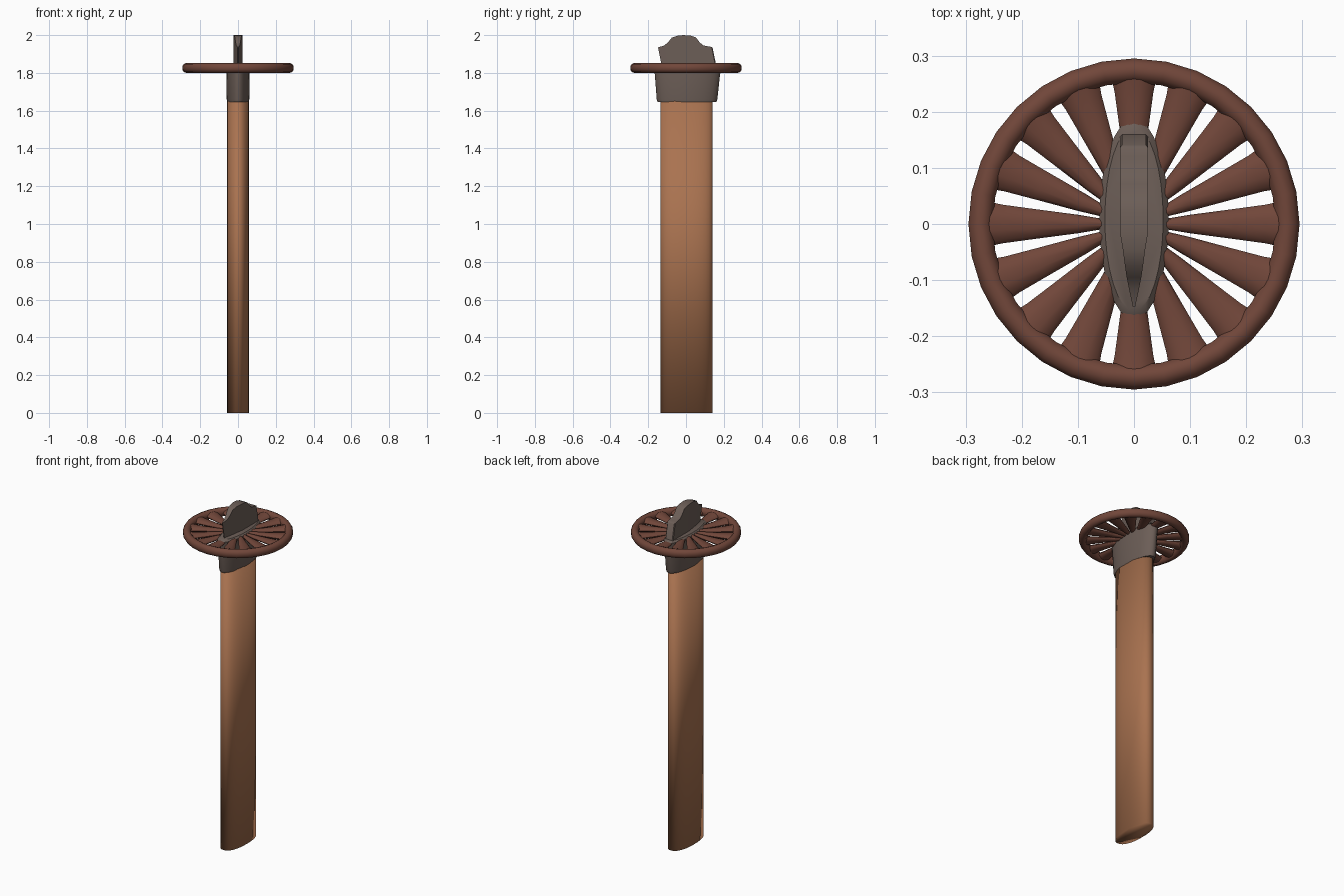
import bpy, bmesh, math
from mathutils import Matrix

if "Cube" in bpy.data.objects:
    bpy.data.objects.remove(bpy.data.objects["Cube"])


def material(name, rgb):
    m = bpy.data.materials.new(name)
    m.diffuse_color = (*rgb, 1)
    m.use_nodes = True
    m.node_tree.nodes["Principled BSDF"].inputs["Base Color"].default_value = m.diffuse_color
    return m


WOOD = material("tan_wood", (0.40, 0.17, 0.08))
RUST = material("rust_brown", (0.165, 0.062, 0.042))
STEEL = material("grey_brown_metal", (0.15, 0.112, 0.095))


def finish(bm, name, mat, angle=None):
    bmesh.ops.recalc_face_normals(bm, faces=bm.faces[:])
    me = bpy.data.meshes.new(name)
    bm.to_mesh(me)
    bm.free()
    ob = bpy.data.objects.new(name, me)
    bpy.context.collection.objects.link(ob)
    me.materials.append(mat)
    for p in me.polygons:
        p.use_smooth = True
    if angle:
        bpy.ops.object.select_all(action='DESELECT')
        ob.select_set(True)
        bpy.context.view_layer.objects.active = ob
        bpy.ops.object.shade_smooth_by_angle(angle=math.radians(angle))
    return ob


def skin(bm, rings, closed=False):
    """Bridge equal-length point loops; cap the ends unless closed."""
    vs = [[bm.verts.new(p) for p in r] for r in rings]
    n = len(vs[0])
    pairs = list(zip(vs, vs[1:])) + ([(vs[-1], vs[0])] if closed else [])
    for a, b in pairs:
        for i in range(n):
            j = (i + 1) % n
            bm.faces.new((a[i], a[j], b[j], b[i]))
    if not closed:
        bm.faces.new(vs[0])
        bm.faces.new(vs[-1])


def oval(rx, y0, y1, z, n=32, power=2.0):
    pts = []
    for i in range(n):
        a = 2 * math.pi * i / n
        c, s = math.cos(a), math.sin(a)
        e = 2 / power
        pts.append((rx * math.copysign(abs(c) ** e, c),
                    (y0 + y1) / 2 + (y1 - y0) / 2 * math.copysign(abs(s) ** e, s), z))
    return pts


# Oval handle, soft normals over the ends
bm = bmesh.new()
skin(bm, [oval(0.057, -0.135, 0.141, z, power=2.3) for z in (0, 1.7)])
finish(bm, "handle", WOOD)

# Flared collar with slightly domed top
bm = bmesh.new()
skin(bm, [oval(0.057, -0.150, 0.160, 1.645), oval(0.060, -0.155, 0.166, 1.66),
          oval(0.062, -0.165, 0.180, 1.79), oval(0.062, -0.170, 0.187, 1.832),
          oval(0.052, -0.155, 0.172, 1.842)])
finish(bm, "collar", STEEL, 40)

# Guard rim: rounded section swept round in 32 steps
bm = bmesh.new()
section = [(0.252, 1.816), (0.262, 1.804), (0.275, 1.800), (0.288, 1.806), (0.295, 1.818),
           (0.295, 1.834), (0.288, 1.846), (0.275, 1.852), (0.262, 1.848), (0.252, 1.836)]
skin(bm, [[(r * math.cos(a), r * math.sin(a), z) for r, z in section]
          for a in (2 * math.pi * k / 32 for k in range(32))], closed=True)
finish(bm, "guard_rim", RUST, 50)

# Sixteen wedge spokes with rounded section, flaring into the rim
bm = bmesh.new()
stations = [(0.03, 0.005, 0.010), (0.10, 0.0165, 0.011), (0.18, 0.027, 0.012),
            (0.235, 0.0345, 0.015), (0.268, 0.042, 0.020)]
for k in range(16):
    first = len(bm.verts)
    skin(bm, [[(r, w * math.cos(t), 1.826 + h * math.sin(t))
               for t in (2 * math.pi * i / 10 for i in range(10))] for r, w, h in stations])
    bm.verts.ensure_lookup_table()
    bmesh.ops.rotate(bm, verts=bm.verts[first:], cent=(0, 0, 0),
                     matrix=Matrix.Rotation(2 * math.pi * k / 16, 3, 'Z'))
finish(bm, "guard_spokes", RUST, 60)

# Broken blade stub: (top y, half width, top z) from cutting edge to spine, leaning forward
bm = bmesh.new()
stub = [(-0.148, 0.002, 1.935), (-0.115, 0.009, 1.945), (-0.095, 0.013, 1.962),
        (-0.075, 0.016, 1.987), (-0.045, 0.020, 1.997), (-0.015, 0.025, 2.0),
        (0.025, 0.025, 1.997), (0.052, 0.025, 1.988), (0.072, 0.025, 1.962),
        (0.092, 0.025, 1.945), (0.120, 0.025, 1.940), (0.136, 0.025, 1.937), (0.141, 0.021, 1.932)]
rings = []
for y, w, z in stub:
    yb = y + 0.2 * (1.935 - 1.80)
    rings.append([(-w, yb, 1.80), (w, yb, 1.80), (w, y, z), (-w, y, z)])
skin(bm, rings)
finish(bm, "blade_stub", STEEL, 35)
